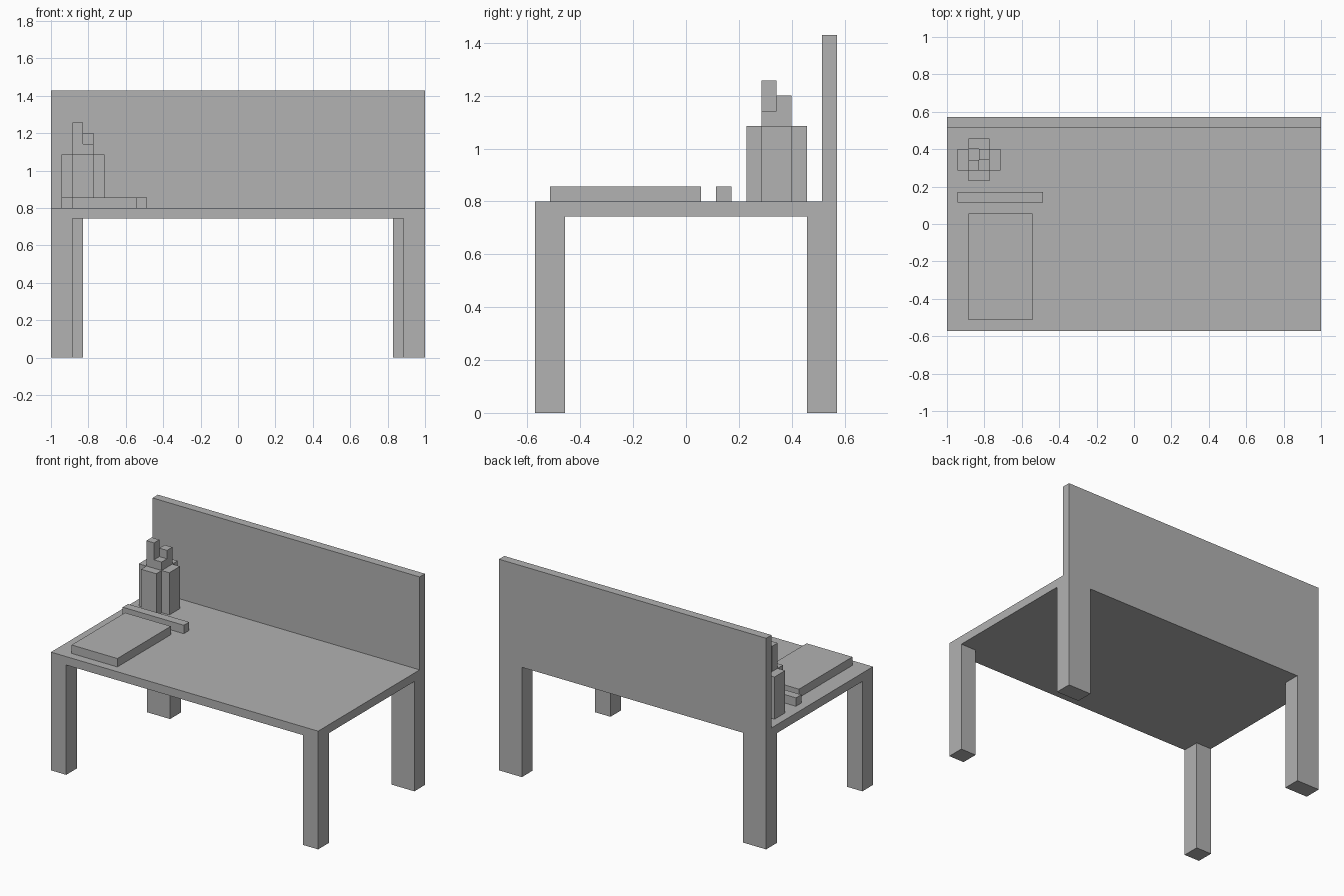
import bpy
from mathutils import Vector

cube = bpy.data.objects.get("Cube")
if cube:
    bpy.data.objects.remove(cube, do_unlink=True)

U = 2 / 35  # one grid step: the desk is 35 steps wide and 20 deep
ORIGIN = Vector((-17.5, -10, 0))

grey = bpy.data.materials.new("plain_grey")
grey.use_nodes = True
colour = (0.445, 0.445, 0.445, 1)
grey.diffuse_color = colour
grey.node_tree.nodes["Principled BSDF"].inputs["Base Color"].default_value = colour


def box(name, corner, size):
    """Box from its low corner and size in grid steps."""
    corner, size = Vector(corner), Vector(size)
    centre = (corner + size / 2 + ORIGIN) * U
    bpy.ops.mesh.primitive_cube_add(size=1, location=centre)
    ob = bpy.context.object
    ob.name = name
    ob.scale = size * U
    bpy.ops.object.transform_apply(location=False, rotation=False, scale=True)
    ob.data.materials.append(grey)
    return ob


# Desk: top, upright back panel, narrow front legs and wider back legs
TOP = 14
box("desk_top", (0, 0, TOP - 1), (35, 20, 1))
box("back_panel", (0, 19, TOP), (35, 1, 11))
for place, y, width in (("front", 0, 2), ("back", 18, 3)):
    box(place + "_right_leg", (0, y, 0), (width, 2, TOP - 1))
    box(place + "_left_leg", (35 - width, y, 0), (width, 2, TOP - 1))

# Notebook and a pencil lying behind it
box("notebook", (2, 1, TOP), (6, 10, 1))
box("loose_pencil", (1, 12, TOP), (8, 1, 1))

# Pencil cup: four walls around a two-by-two opening
for side, x, y, w, d in (("front", 2, 14, 2, 1), ("back", 2, 17, 2, 1),
                         ("right", 1, 15, 1, 2), ("left", 4, 15, 1, 2)):
    box("cup_" + side + "_wall", (x, y, TOP), (w, d, 5))

# Pencils of different heights standing in the cup
for size, x, y, height in (("tall", 2, 15, 8), ("medium", 3, 16, 7), ("short", 3, 15, 6)):
    box(size + "_pencil", (x, y, TOP), (1, 1, height))
